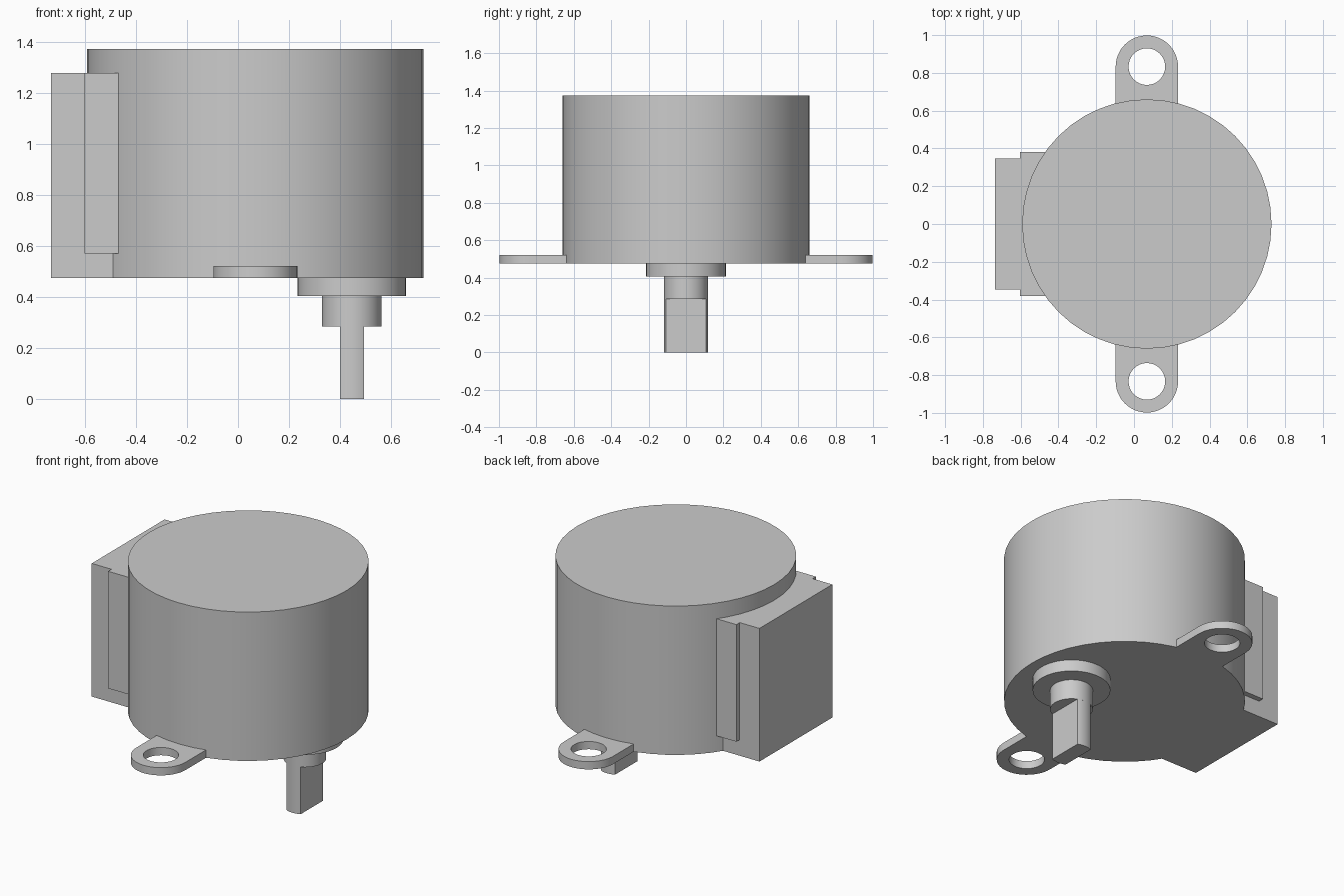
import bpy, bmesh, math

if "Cube" in bpy.data.objects:
    bpy.data.objects.remove(bpy.data.objects["Cube"])

BODY_X, BODY_R = 0.068, 0.66      # housing axis and radius
SHAFT_X, SHAFT_R = 0.447, 0.117   # offset output shaft
BASE_Z = 0.475                    # underside of the housing

grey = bpy.data.materials.new("plain grey")
grey.diffuse_color = (0.6, 0.6, 0.6, 1)
grey.use_nodes = True
grey.node_tree.nodes["Principled BSDF"].inputs["Base Color"].default_value = grey.diffuse_color


def arc(cx, cy, r, a0, a1, n):
    """n + 1 points from angle a0 to a1 (radians)."""
    return [(cx + r * math.cos(a0 + (a1 - a0) * i / n),
             cy + r * math.sin(a0 + (a1 - a0) * i / n)) for i in range(n + 1)]


def circle(cx, cy, r, n=48):
    return arc(cx, cy, r, 0, math.tau, n)[:-1]


def prism(name, loops, z0, z1):
    """Extrude an outline (plus optional hole outlines) from z0 to z1."""
    bm = bmesh.new()
    edges = []
    for pts in loops:
        vs = [bm.verts.new((x, y, z0)) for x, y in pts]
        edges += [bm.edges.new((v, vs[(i + 1) % len(vs)])) for i, v in enumerate(vs)]
    if len(loops) == 1:
        bm.faces.new(vs)
    else:
        bmesh.ops.triangle_fill(bm, use_beauty=True, edges=edges, normal=(0, 0, 1))
    res = bmesh.ops.extrude_face_region(bm, geom=bm.faces[:], use_keep_orig=True)
    top = [g for g in res["geom"] if isinstance(g, bmesh.types.BMVert)]
    bmesh.ops.translate(bm, verts=top, vec=(0, 0, z1 - z0))
    bmesh.ops.recalc_face_normals(bm, faces=bm.faces[:])
    me = bpy.data.meshes.new(name)
    bm.to_mesh(me)
    bm.free()
    me.materials.append(grey)
    ob = bpy.data.objects.new(name, me)
    bpy.context.collection.objects.link(ob)
    bpy.ops.object.select_all(action='DESELECT')
    ob.select_set(True)
    bpy.context.view_layer.objects.active = ob
    bpy.ops.object.shade_smooth_by_angle(angle=math.radians(30))
    return ob


# Round housing, front boss and shaft collar
prism("motor_housing", [circle(BODY_X, 0, BODY_R)], BASE_Z, 1.375)
prism("shaft_boss", [circle(SHAFT_X, 0, 0.213)], 0.405, BASE_Z)
prism("shaft_collar", [circle(SHAFT_X, 0, SHAFT_R)], 0.285, 0.405)

# Shaft tip with two flats
a = math.acos(0.047 / SHAFT_R)
tip = (arc(SHAFT_X, 0, SHAFT_R, a, math.pi - a, 8)
       + arc(SHAFT_X, 0, SHAFT_R, math.pi + a, math.tau - a, 8))
prism("shaft_tip", [tip], 0, 0.285)

# Mounting ears, inner edge following the housing
b = math.acos(0.165 / 0.655)
for name, s in (("back_ear", 1), ("front_ear", -1)):
    outline = arc(BODY_X, 0.833, 0.165, 0, math.pi, 24) + arc(BODY_X, 0, 0.655, math.pi - b, b, 8)
    hole = circle(BODY_X, 0.833, 0.097, 32)
    prism(name, [[(x, s * y) for x, y in p] for p in (outline, hole)], BASE_Z, 0.522)

# Wire cover box and the wider collar plate behind it
for name, x, w, z0 in (("wire_cover", -0.735, 0.348, BASE_Z), ("cover_collar", -0.603, 0.38, 0.572)):
    c = math.asin(w / 0.655)
    outline = [(x, w), (x, -w)] + arc(BODY_X, 0, 0.655, math.pi + c, math.pi - c, 12)
    prism(name, [outline], z0, 1.28)
